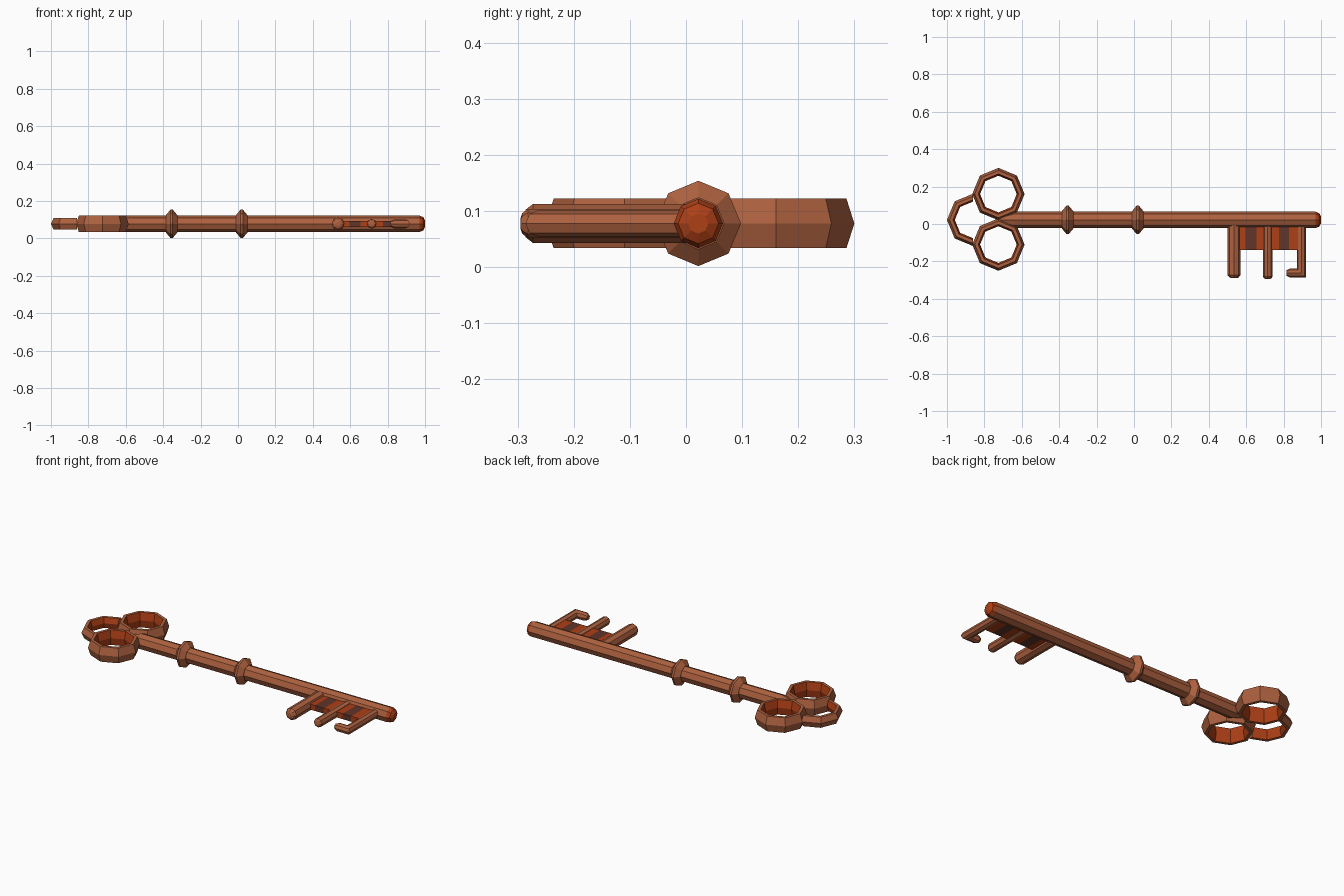
import bpy, bmesh, math
from mathutils import Vector

if "Cube" in bpy.data.objects:
    bpy.data.objects.remove(bpy.data.objects["Cube"])

AXIS_Y, MID_Z = 0.022, 0.078


def material(name, rgb):
    m = bpy.data.materials.new(name)
    m.use_nodes = True
    m.diffuse_color = (*rgb, 1)
    m.node_tree.nodes["Principled BSDF"].inputs["Base Color"].default_value = (*rgb, 1)
    return m


copper = material("copper", (0.42, 0.12, 0.05))
orange = material("burnt orange", (0.42, 0.05, 0.008))
brown = material("dark brown", (0.12, 0.035, 0.022))


def finish(name, bm, rule=None):
    """Turn a bmesh into an object; rule(face) picks the material slot."""
    bmesh.ops.recalc_face_normals(bm, faces=bm.faces)
    bm.normal_update()
    for f in bm.faces:
        f.material_index = rule(f) if rule else 0
    mesh = bpy.data.meshes.new(name)
    bm.to_mesh(mesh)
    bm.free()
    for m in (copper, orange, brown):
        mesh.materials.append(m)
    obj = bpy.data.objects.new(name, mesh)
    bpy.context.collection.objects.link(obj)
    return obj


def skin(bm, loops, closed=False):
    """Bridge equal vertex loops; cap the ends unless closed."""
    rings = [[bm.verts.new(p) for p in loop] for loop in loops]
    n = len(rings[0])
    pairs = list(zip(rings, rings[1:])) + ([(rings[-1], rings[0])] if closed else [])
    for a, b in pairs:
        for i in range(n):
            j = (i + 1) % n
            bm.faces.new((a[i], a[j], b[j], b[i]))
    if not closed:
        bm.faces.new(rings[0])
        bm.faces.new(rings[-1])


def rod(name, start, direction, profile, rule=None):
    """Eight-sided turned rod; profile lists (distance, radius)."""
    d = Vector(direction)
    up = Vector((0, 0, 1))
    side = d.cross(up)
    loops = []
    for t, r in profile:
        c = Vector(start) + d * t
        loops.append([c + (side * math.cos(k * math.pi / 4) + up * math.sin(k * math.pi / 4)) * r
                      for k in range(8)])
    bm = bmesh.new()
    skin(bm, loops)
    return finish(name, bm, rule)


def bow_ring(name, cx, cy, half_height, first=0, count=8):
    """Octagonal ring or arc with a ridged outer wall and orange inner wall."""
    section = [(0.14, 0), (0.126, 1), (0.108, 1), (0.098, 0), (0.108, -1), (0.126, -1)]
    loops = []
    for k in range(first, first + count):
        a = k * math.pi / 4
        loops.append([Vector((cx + r * math.cos(a), cy + r * math.sin(a), MID_Z + s * half_height))
                      for r, s in section])
    bm = bmesh.new()
    skin(bm, loops, closed=count == 8)

    def inner(f):
        c = f.calc_center_median()
        inward = Vector((cx - c.x, cy - c.y, 0)).normalized()
        return 1 if f.normal.dot(inward) > 0.6 else 0
    return finish(name, bm, inner)


# Shaft with a tapered root and a rounded orange tip
rod("shaft", (-0.74, AXIS_Y, MID_Z), (1, 0, 0),
    [(0, 0.008), (0.1, 0.044), (1.71, 0.044), (1.73, 0.036), (1.74, 0.018)],
    lambda f: 1 if f.normal.x > 0.3 else 0)

# Ridged collars
for name, x in (("rear_collar", -0.355), ("middle_collar", 0.02)):
    rod(name, (x, AXIS_Y, MID_Z), (1, 0, 0),
        [(-0.031, 0.046), (-0.006, 0.076), (0.006, 0.076), (0.031, 0.046)])

# Three-lobed bow
bow_ring("left_bow_ring", -0.725, 0.16, 0.044)
bow_ring("right_bow_ring", -0.725, -0.11, 0.044)
bow_ring("rear_bow_arc", -0.86, AXIS_Y, 0.031, first=2, count=5)

# Teeth
for name, x, r, end in (("inner_tooth", 0.535, 0.035, 0.312), ("middle_tooth", 0.715, 0.026, 0.317)):
    rod(name, (x, AXIS_Y, MID_Z), (0, -1, 0),
        [(0, r), (end - r * 0.5, r), (end - r * 0.12, r * 0.7), (end, r * 0.35)])

# Hooked outer tooth: one octagonal tube with a mitred corner
bm = bmesh.new()
hook = []
r = 0.024
for x, y, scale, nx, ny in ((0.895, AXIS_Y, 1, 1, 0), (0.895, -0.262, 1, 1, -1),
                            (0.835, -0.262, 1, 0, -1), (0.815, -0.262, 0.6, 0, -1)):
    hook.append([Vector((x + nx * r * scale * math.cos(k * math.pi / 4),
                         y + ny * r * scale * math.cos(k * math.pi / 4),
                         MID_Z + r * scale * math.sin(k * math.pi / 4))) for k in range(8)])
skin(bm, hook)
finish("outer_hook_tooth", bm)

# Web between the teeth, striped orange and brown
bm = bmesh.new()
edges = (0.55, 0.595, 0.655, 0.775, 0.83, 0.9)
skin(bm, [[Vector((x, y, MID_Z + z)) for y, z in
           ((0, -0.016), (-0.14, -0.016), (-0.14, 0.016), (0, 0.016))] for x in edges])


def stripe(f):
    x = f.calc_center_median().x
    return 2 if 0.595 < x < 0.655 or 0.775 < x < 0.83 else 1


finish("tooth_web", bm, stripe)
